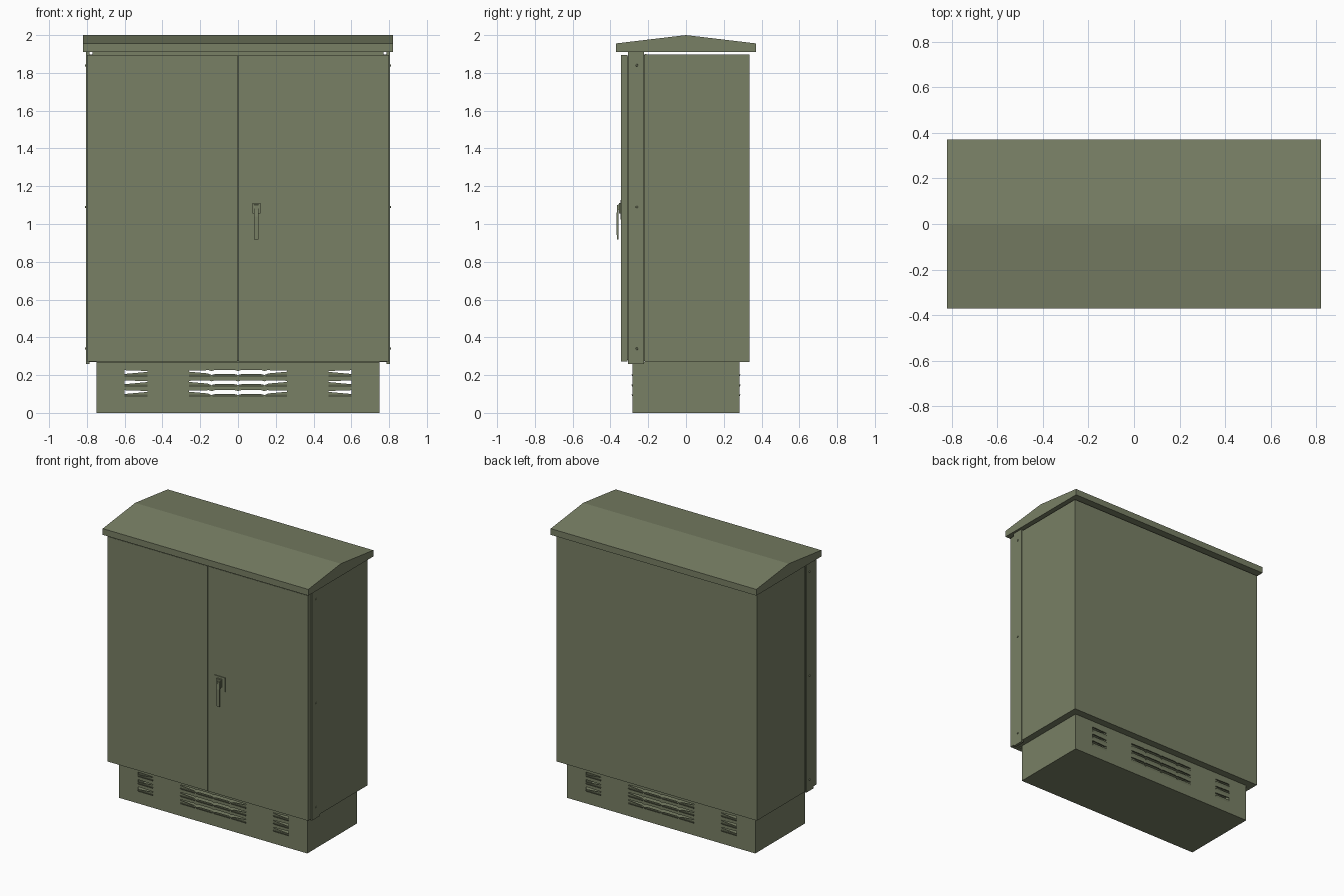
import bpy, bmesh, math

if "Cube" in bpy.data.objects:
    bpy.data.objects.remove(bpy.data.objects["Cube"])

mat = bpy.data.materials.new("olive_green")
mat.diffuse_color = (0.19, 0.215, 0.13, 1)
mat.use_nodes = True
mat.node_tree.nodes["Principled BSDF"].inputs["Base Color"].default_value = mat.diffuse_color


def finish(bm, name):
    bmesh.ops.recalc_face_normals(bm, faces=bm.faces)
    me = bpy.data.meshes.new(name)
    bm.to_mesh(me)
    bm.free()
    me.materials.append(mat)
    ob = bpy.data.objects.new(name, me)
    bpy.context.collection.objects.link(ob)
    return ob


def add_box(bm, x0, x1, y0, y1, z0, z1):
    v = bmesh.ops.create_cube(bm, size=1)["verts"]
    for p in v:
        p.co = (x0 if p.co.x < 0 else x1, y0 if p.co.y < 0 else y1, z0 if p.co.z < 0 else z1)


def box(name, *dims):
    bm = bmesh.new()
    add_box(bm, *dims)
    return finish(bm, name)


def add_prism(bm, pts, a, b, axis):
    """Extrude a 2D outline along x (pts are y,z) or y (pts are x,z)."""
    def co(p, t):
        return (t, p[0], p[1]) if axis == "x" else (p[0], t, p[1])
    lo = [bm.verts.new(co(p, a)) for p in pts]
    hi = [bm.verts.new(co(p, b)) for p in pts]
    bm.faces.new(lo)
    bm.faces.new(hi)
    for i in range(len(pts)):
        j = (i + 1) % len(pts)
        bm.faces.new((lo[i], lo[j], hi[j], hi[i]))


def cut(ob, cutter):
    m = ob.modifiers.new("cut", "BOOLEAN")
    m.operation = "DIFFERENCE"
    m.solver = "EXACT"
    m.object = cutter
    dg = bpy.context.evaluated_depsgraph_get()
    me = bpy.data.meshes.new_from_object(ob.evaluated_get(dg))
    ob.modifiers.clear()
    ob.data = me
    bpy.data.objects.remove(cutter)


# Plinth: hollow box with vent slots through front and back
plinth = box("plinth", -0.75, 0.75, -0.282, 0.282, 0, 0.27)
cut(plinth, box("plinth_cavity", -0.742, 0.742, -0.274, 0.274, 0.01, 0.262))
rows = (0.1, 0.152, 0.206)
bm = bmesh.new()
for z in rows:
    for s in (-1, 1):
        # tapered side slot
        add_prism(bm, [(s * 0.6, z), (s * 0.6, z + 0.02), (s * 0.48, z + 0.016), (s * 0.48, z + 0.011)],
                  -0.4, 0.4, "y")
    # wide centre slot with notches at the louvre joints
    top = [(-0.26, z + 0.012), (-0.26, z + 0.018), (-0.155, z + 0.02), (-0.14, z + 0.015), (-0.125, z + 0.02),
           (-0.015, z + 0.02), (0, z + 0.015), (0.015, z + 0.02),
           (0.125, z + 0.02), (0.14, z + 0.015), (0.155, z + 0.02), (0.26, z + 0.018), (0.26, z + 0.012)]
    low = [(0.16, z + 0.003), (0.14, z - 0.006), (0.12, z), (0.02, z), (0, z - 0.006),
           (-0.02, z), (-0.12, z), (-0.14, z - 0.006), (-0.16, z + 0.003)]
    add_prism(bm, top + low, -0.4, 0.4, "y")
cut(plinth, finish(bm, "slot_cutter"))

# Louvre lips under each slot, front and back
bm = bmesh.new()
for z in rows:
    for x0, x1 in ((-0.6, -0.48), (-0.26, -0.145), (-0.135, -0.005), (0.005, 0.135), (0.145, 0.26), (0.48, 0.6)):
        for s in (-1, 1):
            add_prism(bm, [(s * 0.28, z - 0.02), (s * 0.28, z - 0.003), (s * 0.289, z - 0.003)], x0, x1, "x")
finish(bm, "louvre_lips")

# Cabinet body
box("cabinet_body", -0.8, 0.8, -0.212, 0.335, 0.27, 1.897)

# Door frame: core, top rail, side flanges and seam strips
box("frame_core", -0.79, 0.79, -0.305, -0.21, 0.275, 1.895)
box("frame_top_rail", -0.77, 0.77, -0.3, -0.225, 1.89, 1.912)
for s, side in ((-1, "left"), (1, "right")):
    x0, x1 = sorted((s * 0.785, s * 0.804))
    box("frame_flange_" + side, x0, x1, -0.306, -0.222, 0.26, 1.912)
    x0, x1 = sorted((s * 0.79, s * 0.802))
    box("frame_strip_" + side, x0, x1, -0.219, -0.21, 0.27, 1.9)
    # Screws on the flange
    bm = bmesh.new()
    for z in (0.34, 1.09, 1.84):
        r = bmesh.ops.create_cone(bm, cap_ends=True, segments=10, radius1=0.007, radius2=0.005, depth=0.006)["verts"]
        for p in r:
            x, y, d = p.co
            p.co = (s * (0.806 + d), -0.26 + y, z + x)
    finish(bm, "flange_screws_" + side)
    # Door leaf
    x0, x1 = sorted((s * 0.0025, s * 0.8))
    box("door_" + side, x0, x1, -0.343, -0.31, 0.272, 1.894)
box("door_gap_back", -0.78, 0.78, -0.312, -0.3, 0.28, 1.888)

# Gabled roof
bm = bmesh.new()
add_prism(bm, [(-0.37, 1.911), (0.37, 1.911), (0.37, 1.956), (0, 2.0), (-0.37, 1.956)], -0.82, 0.82, "x")
finish(bm, "roof")

# Handle: plate, lock housing, lever and key cover
box("handle_plate", 0.055, 0.14, -0.348, -0.342, 1.025, 1.127)
box("lock_housing", 0.076, 0.118, -0.356, -0.346, 1.055, 1.112)
bm = bmesh.new()
add_prism(bm, [(-0.355, 1.105), (-0.362, 1.1), (-0.369, 1.04), (-0.366, 0.917), (-0.358, 0.917), (-0.358, 1.04)],
          0.086, 0.109, "x")
finish(bm, "handle_lever")
box("key_cover", 0.09, 0.105, -0.365, -0.355, 1.075, 1.1)
